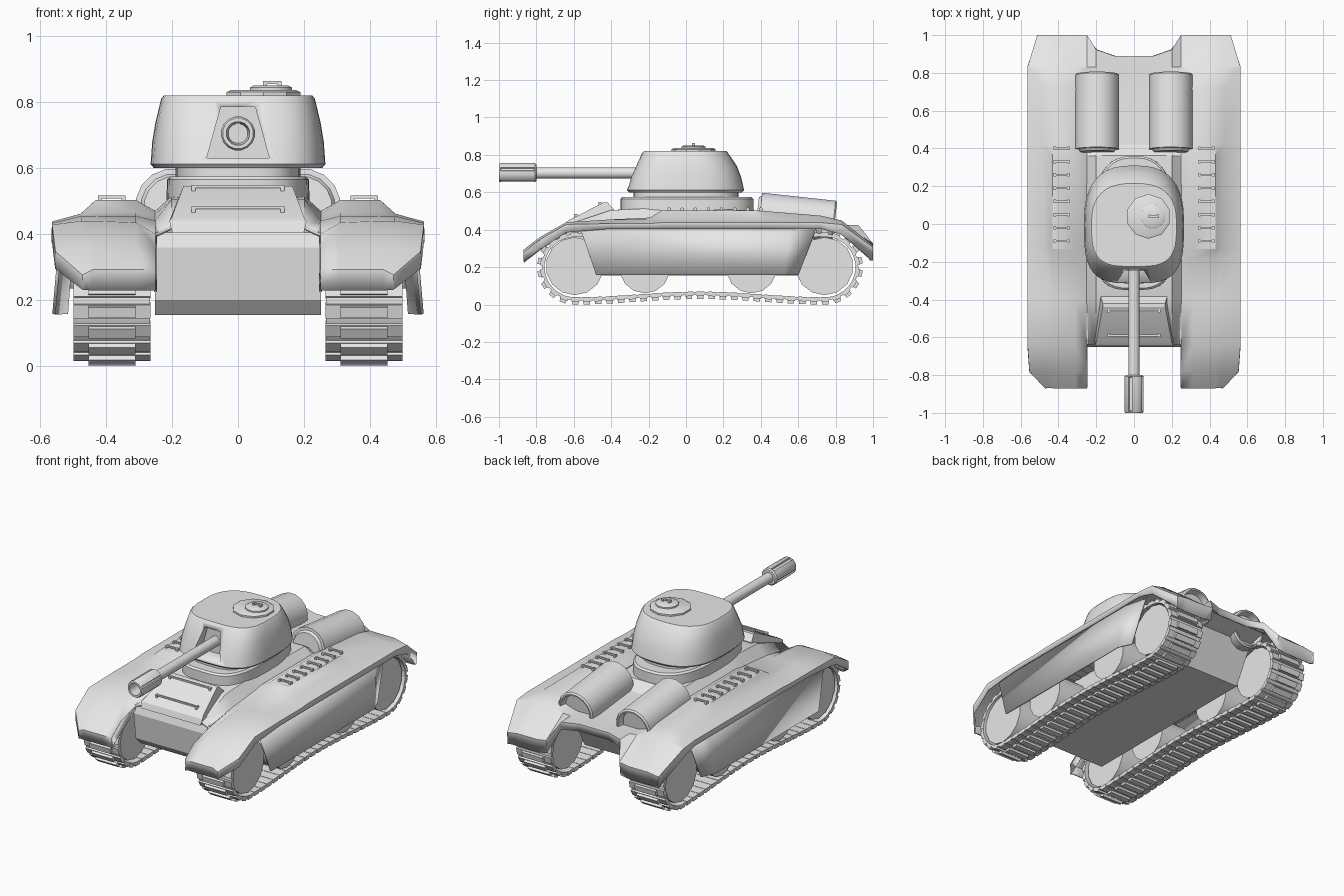
import bpy, bmesh, math
from mathutils import Vector, Matrix

if "Cube" in bpy.data.objects:
    bpy.data.objects.remove(bpy.data.objects["Cube"])

grey = bpy.data.materials.new("plain_grey")
grey.use_nodes = True
grey.diffuse_color = (0.8, 0.8, 0.8, 1)
grey.node_tree.nodes["Principled BSDF"].inputs["Base Color"].default_value = grey.diffuse_color


def finish(name, bm, angle=32, mirror=False, thickness=0):
    bmesh.ops.remove_doubles(bm, verts=bm.verts, dist=0.0002)
    bmesh.ops.recalc_face_normals(bm, faces=bm.faces)
    mesh = bpy.data.meshes.new(name)
    bm.to_mesh(mesh)
    bm.free()
    obj = bpy.data.objects.new(name, mesh)
    bpy.context.collection.objects.link(obj)
    mesh.materials.append(grey)
    bpy.ops.object.select_all(action="DESELECT")
    obj.select_set(True)
    bpy.context.view_layer.objects.active = obj
    bpy.ops.object.shade_smooth_by_angle(angle=math.radians(angle))
    if mirror:
        obj.modifiers.new("Mirror", "MIRROR")
    if thickness:
        solid = obj.modifiers.new("Solidify", "SOLIDIFY")
        solid.thickness, solid.offset = thickness, 0
    return obj


def skin(bm, rings, closed=True, caps=False):
    """Join rows of points with quads; None leaves a gap."""
    rows = [[p and bm.verts.new(p) for p in ring] for ring in rings]
    for low, high in zip(rows, rows[1:]):
        for i in range(len(low) if closed else len(low) - 1):
            j = (i + 1) % len(low)
            quad = (low[i], low[j], high[j], high[i])
            if all(quad):
                bm.faces.new(quad)
    if caps:
        bm.faces.new(rows[0])
        bm.faces.new(rows[-1])


def sheet(name, rows, thickness):
    bm = bmesh.new()
    skin(bm, rows, closed=False)
    return finish(name, bm, mirror=True, thickness=thickness)


def slab(name, profile, angle=20):
    """Side profile of (y, z, half width) spanned across the middle."""
    bm = bmesh.new()
    skin(bm, [[(s * w, y, z) for y, z, w in profile] for s in (-1, 1)], caps=True)
    return finish(name, bm, angle)


def contour(z, width, front, back, count=40):
    """Plan outline: boxy at the front, rounder at the back."""
    ring = []
    for i in range(count):
        a = math.tau * i / count
        c, s = math.cos(a), math.sin(a)
        power = 2 / (3.4 if s < 0 else 2.6)
        y = math.copysign(abs(s) ** power, s)
        ring.append((width * math.copysign(abs(c) ** power, c), y * (back if s > 0 else front), z))
    return ring


def tower(name, levels, angle=32):
    bm = bmesh.new()
    skin(bm, [contour(*level) for level in levels], caps=True)
    return finish(name, bm, angle)


def lathe(name, profile, sides, loc, axis, mirror=False, slots=None):
    bm = bmesh.new()
    angles = [math.tau * (i + 0.5) / sides for i in range(sides)]
    skin(bm, [[(r * math.cos(a), r * math.sin(a), t) for a in angles] for r, t in profile])
    if slots:
        bmesh.ops.remove_doubles(bm, verts=bm.verts, dist=0.0002)
        bmesh.ops.recalc_face_normals(bm, faces=bm.faces)
        start, end = slots
        wall = [f for f in bm.faces if all(start - 0.001 < v.co.z < end + 0.001 for v in f.verts)
                and f.calc_center_median().xy.length > profile[1][0]]
        wall.sort(key=lambda f: math.atan2(f.normal.y, f.normal.x))
        bmesh.ops.inset_individual(bm, faces=wall[::4], thickness=0.005, depth=-0.008)
    turn = Vector(axis).to_track_quat("Z", "Y").to_matrix().to_4x4()
    bm.transform(Matrix.Translation(loc) @ turn)
    return finish(name, bm, 35, mirror)


def boxes(name, items, mirror=False):
    """Boxes of (centre, size, tilt about x) in one object."""
    bm = bmesh.new()
    for centre, size, tilt in items:
        m = Matrix.Translation(centre) @ Matrix.Rotation(tilt, 4, "X") @ Matrix.Diagonal((*size, 1))
        bmesh.ops.create_cube(bm, size=1, matrix=m)
    return finish(name, bm, 20, mirror)


def handle(x, y, z, half, lift=0.012):
    bar = [((x, y, z + lift), (2 * half, 0.01, 0.009), 0)]
    feet = [((x + s * half, y, z + lift / 2), (0.012, 0.018, lift + 0.008), 0) for s in (-1, 1)]
    return bar + feet


# Deck and fenders: each station is y, outer x, then heights from middle to rim
stations = [
    (-0.86, 0.46, None, 0.235, 0.235, 0.235, 0.235, 0.235),
    (-0.865, 0.47, None, 0.295, 0.295, 0.295, 0.28, 0.235),
    (-0.78, 0.55, None, 0.36, 0.36, 0.36, 0.35, 0.3),
    (-0.64, 0.56, 0.42, 0.4, 0.435, 0.44, 0.43, 0.39),
    (-0.4, 0.56, 0.5, 0.44, 0.455, 0.455, 0.435, 0.41),
    (-0.19, 0.56, 0.51, 0.46, 0.465, 0.465, 0.435, 0.41),
    (-0.13, 0.56, 0.51, 0.47, 0.503, 0.503, 0.44, 0.41),
    (0.36, 0.56, 0.5, 0.47, 0.503, 0.503, 0.44, 0.41),
    (0.42, 0.56, 0.45, 0.46, 0.5, 0.5, 0.44, 0.41),
    (0.72, 0.56, 0.42, 0.44, 0.475, 0.475, 0.44, 0.41),
    (0.83, 0.56, 0.42, 0.43, 0.45, 0.45, 0.43, 0.38),
    (0.995, 0.51, 0.42, 0.33, 0.32, 0.32, 0.31, 0.24),
    (0.985, 0.5, 0.38, 0.25, 0.24, 0.24, 0.24, 0.24),
]
rows = []
for y, rim, mid, *side in stations:
    notch = (0.885, 0.92) if y > 0.9 else (y, y)
    row = [mid and (0, notch[0], mid), mid and (0.1, notch[0], mid), mid and (0.2, notch[1], mid)]
    xs = (0.25, 0.31, 0.43, max(rim - 0.085, 0.44), rim, rim)
    side.insert(3, min(side[2], side[3] + 0.022))
    rows.append(row + [(x, y, z - 0.005) for x, z in zip(xs, side)])
sheet("deck_and_fenders", rows, 0.01)

# Inner walls of the front fenders
sheet("fender_inner_wall", [[row[3] for row in rows[:4]],
                            [(0.25, y, row[-1][2] - 0.005) for _, y, _, row in
                             [(*row[3][:2], row[3][2], row) for row in rows[:4]]]], 0.01)

# Lower hull and side skirts
w = 0.252
slab("lower_hull", [(-0.59, 0.155, w), (-0.63, 0.2, w), (-0.65, 0.36, w), (-0.635, 0.405, w),
                    (-0.4, 0.44, w), (0.36, 0.44, w), (0.42, 0.41, w), (0.86, 0.4, w),
                    (0.74, 0.375, w), (0.62, 0.155, w)])
sheet("side_skirt", [[(0.535, -0.57, 0.42), (0.535, 0.56, 0.42), (0.5, 0.7, 0.42)],
                     [(0.558, -0.48, 0.157), (0.558, 0.52, 0.157), (0.52, 0.6, 0.157)]], 0.01)

# Front hatch with two rails
slab("front_hatch", [(-0.652, 0.405, 0.2), (-0.64, 0.44, 0.208), (-0.625, 0.452, 0.2),
                     (-0.44, 0.546, 0.165), (-0.42, 0.546, 0.165), (-0.385, 0.51, 0.175), (-0.4, 0.42, 0.19)])
boxes("hatch_rails", handle(0, -0.46, 0.532, 0.135) + handle(0, -0.59, 0.468, 0.135))

# Fender rungs
rungs = []
for i in range(8):
    rungs += handle(0.383, -0.09 + 0.07 * i, 0.501, 0.036)
boxes("fender_rungs", rungs, mirror=True)

# Turret on its collar, with a mantlet opening cut in
tower("turret_collar", [(0.4, 0.22, 0.35, 0.36), (0.565, 0.215, 0.35, 0.36), (0.575, 0.205, 0.34, 0.35)])
tower("turret_neck", [(0.57, 0.19, 0.28, 0.28), (0.61, 0.19, 0.28, 0.28)])
turret = tower("turret", [(0.6, 0.255, 0.305, 0.3), (0.612, 0.265, 0.315, 0.31),
                          (0.68, 0.26, 0.295, 0.295), (0.74, 0.25, 0.268, 0.272),
                          (0.81, 0.233, 0.235, 0.225), (0.82, 0.225, 0.225, 0.215)])
bm = bmesh.new()
skin(bm, [[(-0.095, y, 0.63), (0.095, y, 0.63), (0.052, y, 0.785), (-0.052, y, 0.785)]
          for y in (-0.5, -0.215)], caps=True)
cutter = finish("mantlet_cutter", bm)
cutter.hide_render = True
cut = turret.modifiers.new("Opening", "BOOLEAN")
cut.operation, cut.object, cut.solver = "DIFFERENCE", cutter, "EXACT"
bpy.context.view_layer.objects.active = turret
bpy.ops.object.modifier_apply(modifier=cut.name)
bpy.data.objects.remove(cutter)

# Gun barrel and slotted muzzle
lathe("gun_barrel", [(0, 0), (0.03, 0), (0.03, 0.62), (0, 0.62)], 16, (0, -0.2, 0.703), (0, -1, 0))
lathe("muzzle", [(0, 0), (0.045, 0), (0.052, 0.008), (0.052, 0.192), (0.047, 0.2), (0.036, 0.2),
                 (0.03, 0.1), (0, 0.1)], 16, (0, -0.8, 0.705), (0, -1, 0), slots=(0.008, 0.192))

# Commander cupola and its handle
lathe("cupola", [(0, 0), (0.118, 0), (0.118, 0.012), (0.105, 0.018), (0, 0.018)], 10, (0.077, 0.04, 0.818), (0, 0, 1))
lathe("cupola_lid", [(0, 0), (0.066, 0), (0.066, 0.01), (0.055, 0.016), (0, 0.016)], 12, (0.1, 0.04, 0.834), (0, 0, 1))
boxes("cupola_handle", handle(0.104, 0.04, 0.848, 0.022))

# Rear engine drums
lathe("engine_drum", [(0, 0), (0.09, 0), (0.1, 0.015), (0.117, 0.015), (0.117, 0.41), (0.108, 0.418),
                      (0.1, 0.418), (0.09, 0.38), (0, 0.38)], 16, (0.195, 0.38, 0.485), (0, 0.415, -0.045), mirror=True)

# Road wheels
for label, y, z, r in (("front", -0.595, 0.205, 0.155), ("front_middle", -0.22, 0.195, 0.135),
                       ("rear_middle", 0.35, 0.195, 0.135), ("rear", 0.74, 0.205, 0.155)):
    lathe(label + "_wheel", [(0, 0), (r, 0), (r, 0.2), (0, 0.2)], 14, (0.285, y, z), (1, 0, 0), mirror=True)

# Track path: front arc, sagging lower run, rear arc, upper run
path, front, rear, rad = [], Vector((-0.595, 0.2)), Vector((0.745, 0.2)), 0.173
for i in range(21):
    a = math.pi * (0.5 + i / 20)
    path.append(front + rad * Vector((math.cos(a), math.sin(a))))
for i in range(1, 30):
    t = i / 30
    path.append(Vector((front.x + t * (rear.x - front.x), 0.027 + 0.03 * math.sin(math.pi * t) ** 2)))
for i in range(21):
    a = math.pi * (1.5 + i / 20)
    path.append(rear + rad * Vector((math.cos(a), math.sin(a))))
for i in range(1, 30):
    path.append(rear.lerp(front, i / 30) + Vector((0, rad)))

# Even spacing so that the links are all alike
lengths = [(path[(i + 1) % len(path)] - p).length for i, p in enumerate(path)]
links, count, i, run = [], 62, 0, 0
for k in range(count):
    goal = sum(lengths) * k / count
    while run + lengths[i] < goal:
        run += lengths[i]
        i += 1
    step = path[(i + 1) % len(path)] - path[i]
    links.append((path[i] + step * (goal - run) / lengths[i], step.normalized()))

# Track band and raised pads
bm = bmesh.new()
bands, pads = [], []
for p, d in links:
    normal = Vector((d.y, -d.x))
    low, high, q = p - normal * 0.01, p + normal * 0.006, p + normal * 0.016
    bands.append([(x, e.x, e.y) for x, e in ((0.267, low), (0.498, low), (0.498, high), (0.267, high))])
    tilt = math.atan2(d.y, d.x)
    pads.append(((0.382, q.x, q.y), (0.142, 0.034, 0.022), tilt))
    pads.append(((0.382, p.x, p.y), (0.234, 0.042, 0.024), tilt))
skin(bm, bands + bands[:1])
finish("track_band", bm, 25, mirror=True)
boxes("track_pads", pads, mirror=True)
